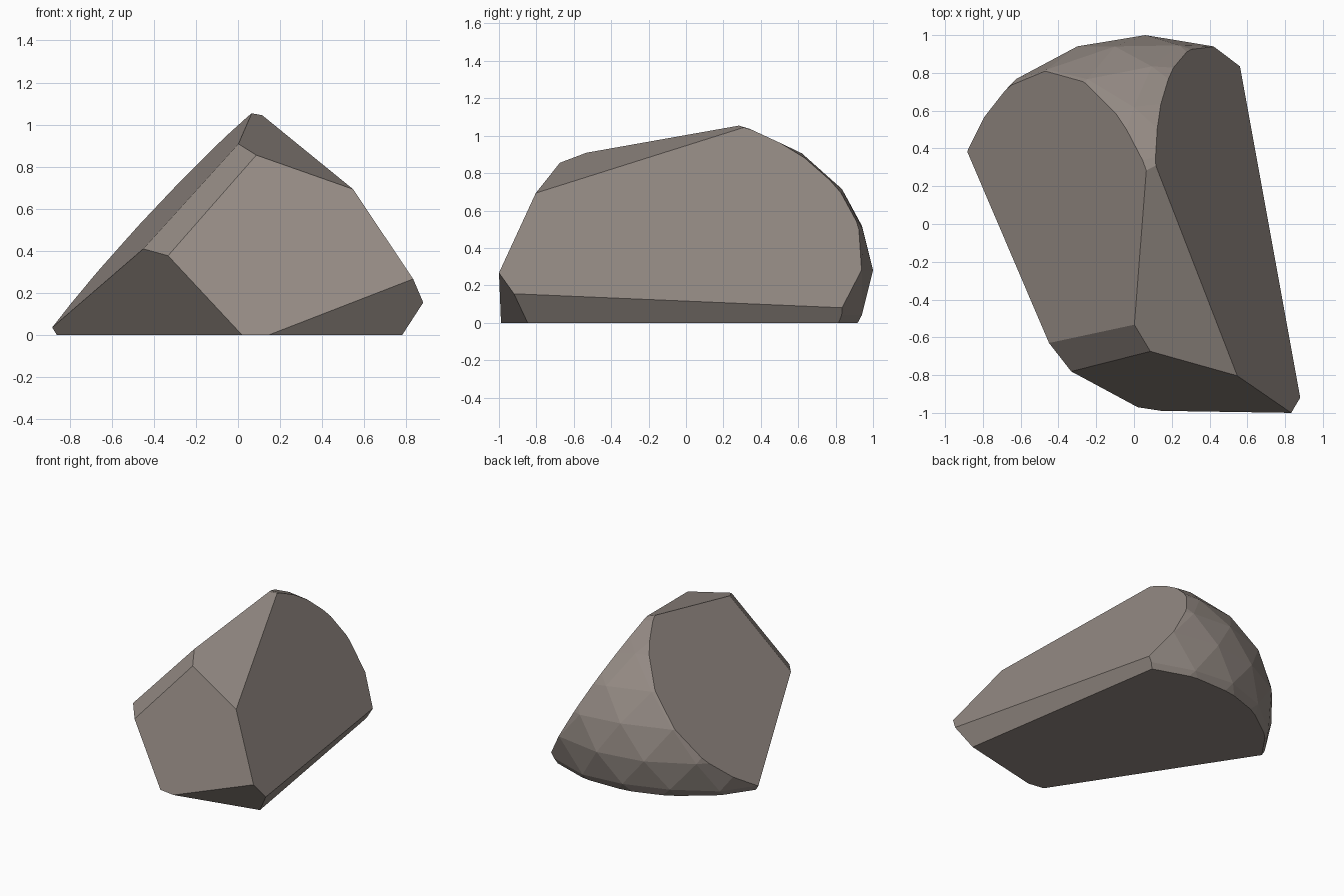
import bpy, bmesh
from mathutils import Matrix, Vector

cube = bpy.data.objects.get("Cube")
if cube:
    bpy.data.objects.remove(cube, do_unlink=True)

# Stone material
stone = bpy.data.materials.new("warm grey stone")
stone.use_nodes = True
colour = (0.29, 0.25, 0.225, 1)
stone.diffuse_color = colour
stone.node_tree.nodes["Principled BSDF"].inputs["Base Color"].default_value = colour

# Faceted ellipsoid that remains visible on the rounded back
bm = bmesh.new()
bmesh.ops.create_icosphere(bm, subdivisions=3, radius=1)
bmesh.ops.transform(bm, verts=bm.verts, matrix=Matrix.Translation((0.06, -0.22, 0.28))
                    @ Matrix.Diagonal((1.165, 1.22, 0.865, 1)))

# Each cleaved face is a plane through three of its corners
cuts = {
    "base": ((0, 0, 0), (1, 0, 0), (0, 1, 0)),
    "right_slope": ((-0.89, 0.40, 0.03), (-0.45, -0.63, 0.41), (0.06, 0.30, 1.05)),
    "left_slope": ((0.11, 0.32, 1.05), (0.88, -0.92, 0.155), (0.56, 0.84, 0.08)),
    "crown": ((0.08, 0.31, 1.055), (0, -0.53, 0.91), (0.56, -0.80, 0.69)),
    "front": ((0.07, -0.67, 0.86), (0.84, -1.0, 0.27), (-0.33, -0.78, 0.38)),
    "front_chamfer": ((0, -0.53, 0.91), (-0.45, -0.63, 0.41), (-0.33, -0.78, 0.38)),
    "right_undercut": ((-0.45, -0.63, 0.41), (-0.89, 0.40, 0.03), (0.02, -0.97, 0)),
    "front_undercut": ((0.14, -0.99, 0), (0.84, -1.0, 0.27), (0.88, -0.92, 0.155)),
    "left_undercut": ((0.88, -0.92, 0.155), (0.56, 0.84, 0.08), (0.78, -0.85, 0)),
}
inside = Vector((0.05, 0, 0.4))


def cleave(a, b, c):
    """Slice off everything beyond the plane and cap the opening."""
    a, b, c = Vector(a), Vector(b), Vector(c)
    normal = (b - a).cross(c - a).normalized()
    if normal.dot(inside - a) > 0:
        normal.negate()
    cut = bmesh.ops.bisect_plane(bm, geom=bm.verts[:] + bm.edges[:] + bm.faces[:],
                                 plane_co=a, plane_no=normal, dist=1e-5, clear_outer=True)
    rim = [e for e in bm.edges if e.is_boundary]
    if rim:
        bmesh.ops.edgeloop_fill(bm, edges=rim)


for corners in cuts.values():
    cleave(*corners)
bmesh.ops.recalc_face_normals(bm, faces=bm.faces)

# Rock object, flat shaded
mesh = bpy.data.meshes.new("rock")
bm.to_mesh(mesh)
bm.free()
mesh.materials.append(stone)
rock = bpy.data.objects.new("rock", mesh)
bpy.context.collection.objects.link(rock)
